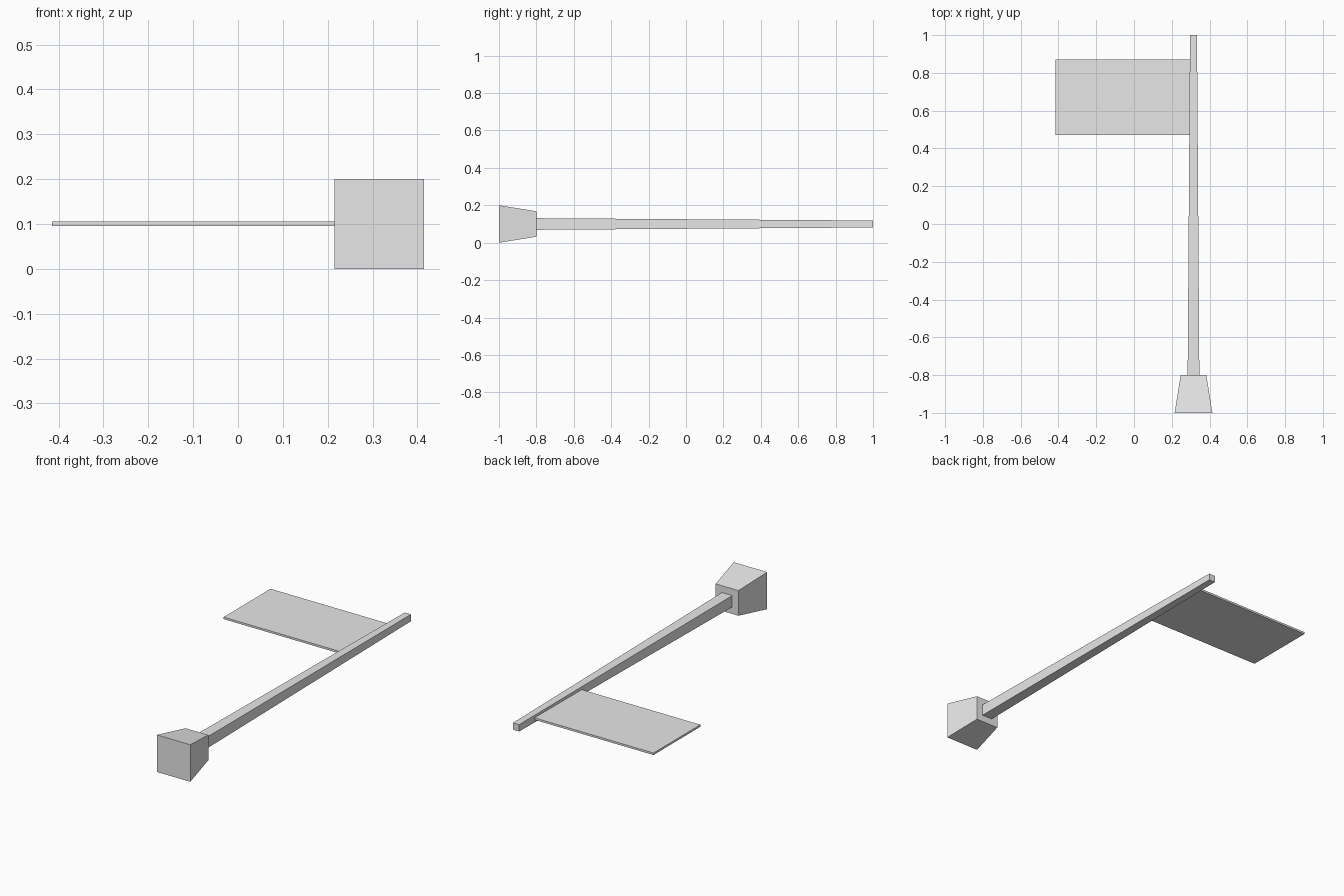
import bpy
import bmesh
from mathutils import Matrix, Vector

cube = bpy.data.objects.get("Cube")
if cube:
    bpy.data.objects.remove(cube, do_unlink=True)

# One plain grey for every part
grey = bpy.data.materials.new("plain_grey")
grey.use_nodes = True
colour = (0.8, 0.8, 0.8, 1)
grey.diffuse_color = colour
grey.node_tree.nodes["Principled BSDF"].inputs["Base Color"].default_value = colour

AXIS_X, AXIS_Z = 0.315, 0.1  # centre line of the pole and base


def add_box(name, low, high, front_half=None, back_half=None):
    """Box between two corners; optionally a square taper along y."""
    low, high = Vector(low), Vector(high)
    bm = bmesh.new()
    bmesh.ops.create_cube(bm, size=1, matrix=Matrix.Translation((0.5, 0.5, 0.5)))
    for v in bm.verts:
        at_back = v.co.y > 0.5
        sides = [1 if c > 0.5 else -1 for c in v.co]
        v.co = low + v.co * (high - low)
        if front_half is not None:
            half = back_half if at_back else front_half
            v.co.x = AXIS_X + sides[0] * half
            v.co.z = AXIS_Z + sides[2] * half
    mesh = bpy.data.meshes.new(name)
    bm.to_mesh(mesh)
    bm.free()
    mesh.materials.append(grey)
    obj = bpy.data.objects.new(name, mesh)
    bpy.context.collection.objects.link(obj)
    return obj


# Flared square foot
add_box("base", (0, -1, 0), (1, -0.8, 1), 0.1, 0.068)

# Slender tapering square pole
add_box("pole", (0, -0.8, 0), (1, 1, 1), 0.031, 0.0185)

# Thin flat banner running into the pole
add_box("flag", (-0.415, 0.47, 0.095), (0.315, 0.87, 0.106))
